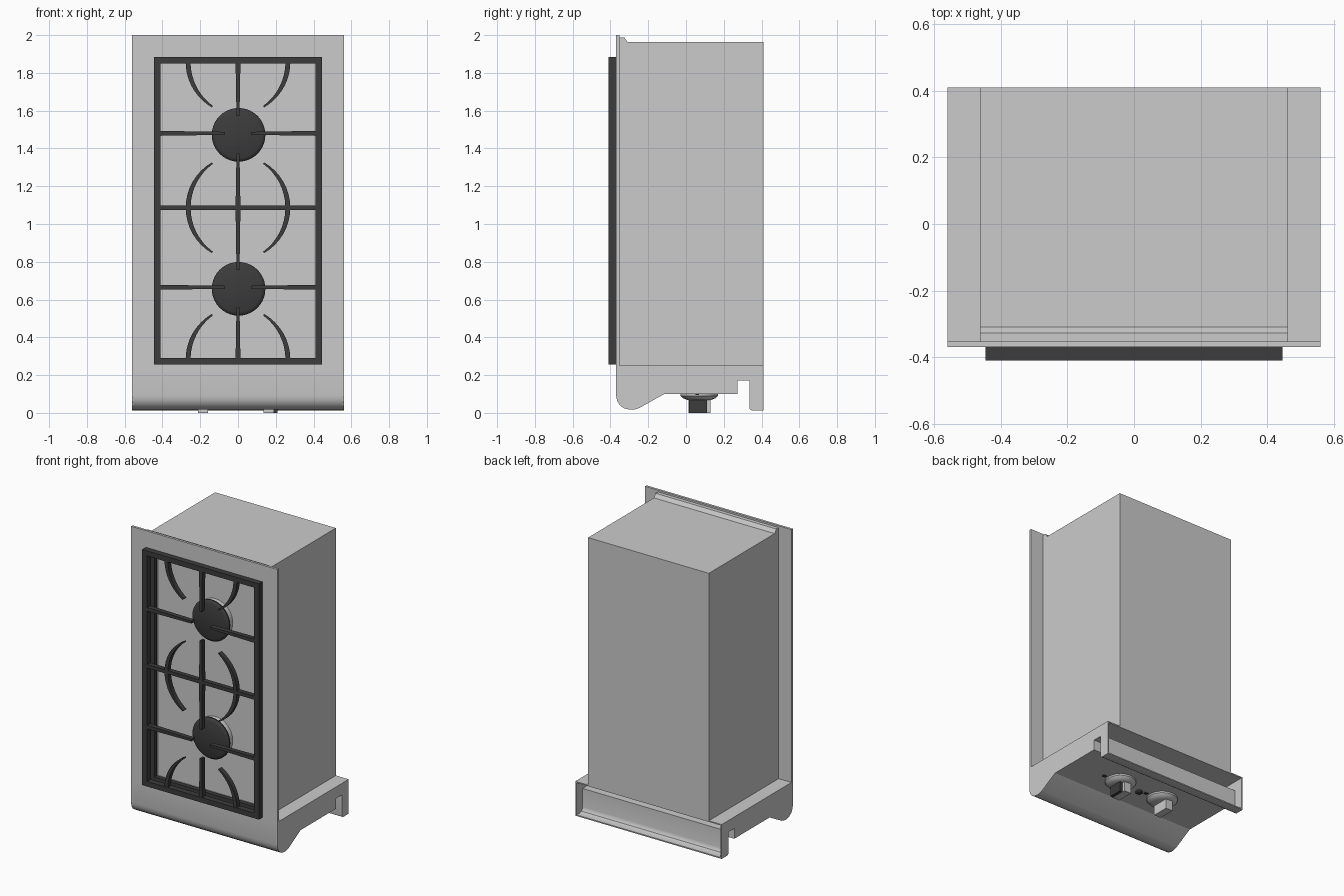
import bpy, bmesh, math
from mathutils import Vector

cube = bpy.data.objects.get("Cube")
if cube:
    bpy.data.objects.remove(cube, do_unlink=True)

iron = bpy.data.materials.new("cast_iron")
iron.use_nodes = True
iron.diffuse_color = (0.045, 0.045, 0.045, 1)
iron.node_tree.nodes["Principled BSDF"].inputs["Base Color"].default_value = iron.diffuse_color


def finish(name, bm, mat=None, smooth=False):
    bmesh.ops.recalc_face_normals(bm, faces=bm.faces)
    mesh = bpy.data.meshes.new(name)
    bm.to_mesh(mesh)
    bm.free()
    obj = bpy.data.objects.new(name, mesh)
    bpy.context.collection.objects.link(obj)
    if mat:
        mesh.materials.append(mat)
    if smooth:
        bpy.ops.object.select_all(action='DESELECT')
        obj.select_set(True)
        bpy.context.view_layer.objects.active = obj
        bpy.ops.object.shade_smooth_by_angle(angle=math.radians(27))
    return obj


def prism(name, pts, axis, lo, hi, mat=None, smooth=False):
    """Extrude a 2D outline along x (points are y,z) or along y (points are x,z)."""
    bm = bmesh.new()
    place = (lambda p: (lo, p[0], p[1])) if axis == 'x' else (lambda p: (p[0], lo, p[1]))
    face = bm.faces.new([bm.verts.new(place(p)) for p in pts])
    new = bmesh.ops.extrude_face_region(bm, geom=[face])["geom"]
    shift = Vector((hi - lo, 0, 0)) if axis == 'x' else Vector((0, hi - lo, 0))
    bmesh.ops.translate(bm, vec=shift, verts=[v for v in new if isinstance(v, bmesh.types.BMVert)])
    return finish(name, bm, mat, smooth)


def box(name, x, y, z, mat=None):
    return prism(name, [(x[0], z[0]), (x[1], z[0]), (x[1], z[1]), (x[0], z[1])], 'y', *y, mat)


def rect(hx, z0, z1):
    return [(-hx, z0), (hx, z0), (hx, z1), (-hx, z1)]


def frame(name, outer, inner, y0, y1, mat=None):
    """Rectangular ring lying in the xz plane."""
    bm = bmesh.new()
    loops = [[bm.verts.new((x, y, z)) for x, z in pts]
             for pts, y in ((outer, y0), (inner, y0), (inner, y1), (outer, y1))]
    for a, b in zip(loops, loops[1:] + loops[:1]):
        for i in range(4):
            j = (i + 1) % 4
            bm.faces.new((a[i], a[j], b[j], b[i]))
    return finish(name, bm, mat)


def lathe(name, profile, centre, axis, mat=None):
    """Spin (radius, offset) points about a line through centre."""
    bm = bmesh.new()
    side = Vector((1, 0, 0))
    verts = [bm.verts.new(centre + side * r + axis * h) for r, h in profile]
    edges = [bm.edges.new(pair) for pair in zip(verts, verts[1:])]
    bmesh.ops.spin(bm, geom=verts + edges, cent=centre, axis=axis, angle=math.tau, steps=40)
    bmesh.ops.remove_doubles(bm, verts=bm.verts, dist=0.0001)
    return finish(name, bm, mat, True)


# Housing with a recessed burner pan
BASE, FLOOR = 0.251, -0.25
PAN = rect(0.438, 0.264, 1.876)
frame("top_plate", rect(0.56, BASE, 2.0), PAN, -0.37, -0.353)
frame("pan_wall", rect(0.462, BASE, 1.963), PAN, -0.353, FLOOR)
box("housing", (-0.462, 0.462), (FLOOR, 0.41), (BASE, 1.963))
prism("rear_lip", [(-0.353, 1.963), (-0.353, 1.988), (-0.327, 1.988), (-0.309, 1.963)], 'x', -0.462, 0.462)

# Control panel: rounded nose, flat underside, drip channel and back flange
nose = [(-0.37, BASE), (-0.37, 0.09), (-0.364, 0.063), (-0.35, 0.04), (-0.327, 0.024),
        (-0.298, 0.017), (-0.272, 0.018), (-0.245, 0.027), (-0.115, 0.1)]
channel = [(0.272, 0.1), (0.272, 0.171), (0.335, 0.171), (0.335, 0.031),
           (0.338, 0.019), (0.35, 0.013), (0.41, 0.013)]
pocket = [(0.41, 0.021), (0.37, 0.021), (0.356, 0.026), (0.348, 0.038), (0.345, 0.054),
          (0.345, 0.179), (0.0, 0.179), (0.0, 0.243), (0.41, 0.243)]
prism("control_panel", nose + channel + pocket + [(0.41, BASE)], 'x', -0.55, 0.55, smooth=True)
for side, x in (("left", 0.55), ("right", -0.56)):
    prism(side + "_end_cap", nose + channel + [(0.41, BASE)], 'x', x, x + 0.01)

# Knobs, dial marks and igniter button
DOWN = Vector((0, 0, -1))
for side, x in (("left", 0.17), ("right", -0.175)):
    lathe(side + "_knob_dish", [(0, 0), (0.1, 0), (0.098, 0.012), (0.085, 0.025),
                                (0.06, 0.034), (0, 0.034)], Vector((x, 0.07, 0.102)), DOWN)
    box(side + "_knob_grip", (x - 0.036, x + 0.017), (0.012, 0.13), (0, 0.07))
    box(side + "_dial_mark", (x + 0.115, x + 0.14), (0.05, 0.07), (0.095, 0.103), iron)
box("left_knob_inlay", (0.187, 0.21), (0.015, 0.11), (0, 0.068), iron)
lathe("igniter_button", [(0, 0), (0.022, 0), (0.022, 0.012), (0.015, 0.018), (0, 0.018)],
      Vector((0, 0.05, 0.101)), DOWN, iron)

# Burners, set low in the pan
BURNERS = {"upper": 1.472, "lower": 0.657}
FRONT = Vector((0, -1, 0))
for level, z in BURNERS.items():
    lathe(level + "_burner_base", [(0, 0), (0.132, 0), (0.132, 0.035), (0, 0.035)],
          Vector((0.003, FLOOR, z)), FRONT)
    lathe(level + "_burner_cap", [(0, 0), (0.136, 0), (0.142, 0.006), (0.142, 0.014), (0.134, 0.023),
                                  (0.122, 0.028), (0, 0.03)], Vector((0.003, -0.285, z)), FRONT, iron)

# Grate frame and the foot ring under it
OUTER, INNER = rect(0.446, 0.255, 1.885), rect(0.409, 0.29, 1.85)
frame("grate_frame", OUTER, INNER, -0.41, -0.369, iron)
frame("grate_foot_ring", rect(0.437, 0.265, 1.875), INNER, -0.33, -0.30, iron)


def bar(name, start, end, w0, w1):
    """Straight grate finger that tapers from w0 to w1."""
    a, b = Vector(start), Vector(end)
    n = (b - a).normalized().orthogonal()
    pts = [a + n * w0 / 2, b + n * w1 / 2, b - n * w1 / 2, a - n * w0 / 2]
    prism(name, pts, 'y', -0.408, -0.375, iron)


def arc(name, side, cz, a0, a1):
    """Crescent finger, thickest level with its centre height."""
    angles = [math.radians(a0 + (a1 - a0) * i / 16) for i in range(17)]
    def edge(sign):
        pts = []
        for t in angles:
            r = 0.282 + sign * (0.004 + 0.009 * max(0, math.cos(t * 1.5)))
            pts.append((side * (r * math.cos(t) - 0.018), cz + r * math.sin(t)))
        return pts
    prism(name, edge(1) + edge(-1)[::-1], 'y', -0.408, -0.375, iron, True)


MID = 1.086
bar("grate_cross_bar", (-0.42, MID), (0.42, MID), 0.025, 0.025)
for level, z in BURNERS.items():
    end = 1.86 if level == "upper" else 0.28
    toward = 0.1 if level == "upper" else -0.1
    bar(level + "_outer_finger", (0, end), (0, z + toward), 0.026, 0.016)
    bar(level + "_inner_finger", (0, MID), (0, z - toward), 0.026, 0.016)
for side, s in (("left", 1), ("right", -1)):
    for level, z in BURNERS.items():
        bar(f"{level}_{side}_finger", (s * 0.42, z + 0.008), (s * 0.07, z + 0.008), 0.026, 0.016)
    arc(side + "_middle_crescent", s, MID, -57, 57)
    arc(side + "_top_crescent", s, 1.858, -57, 0)
    arc(side + "_bottom_crescent", s, 0.283, 0, 57)
